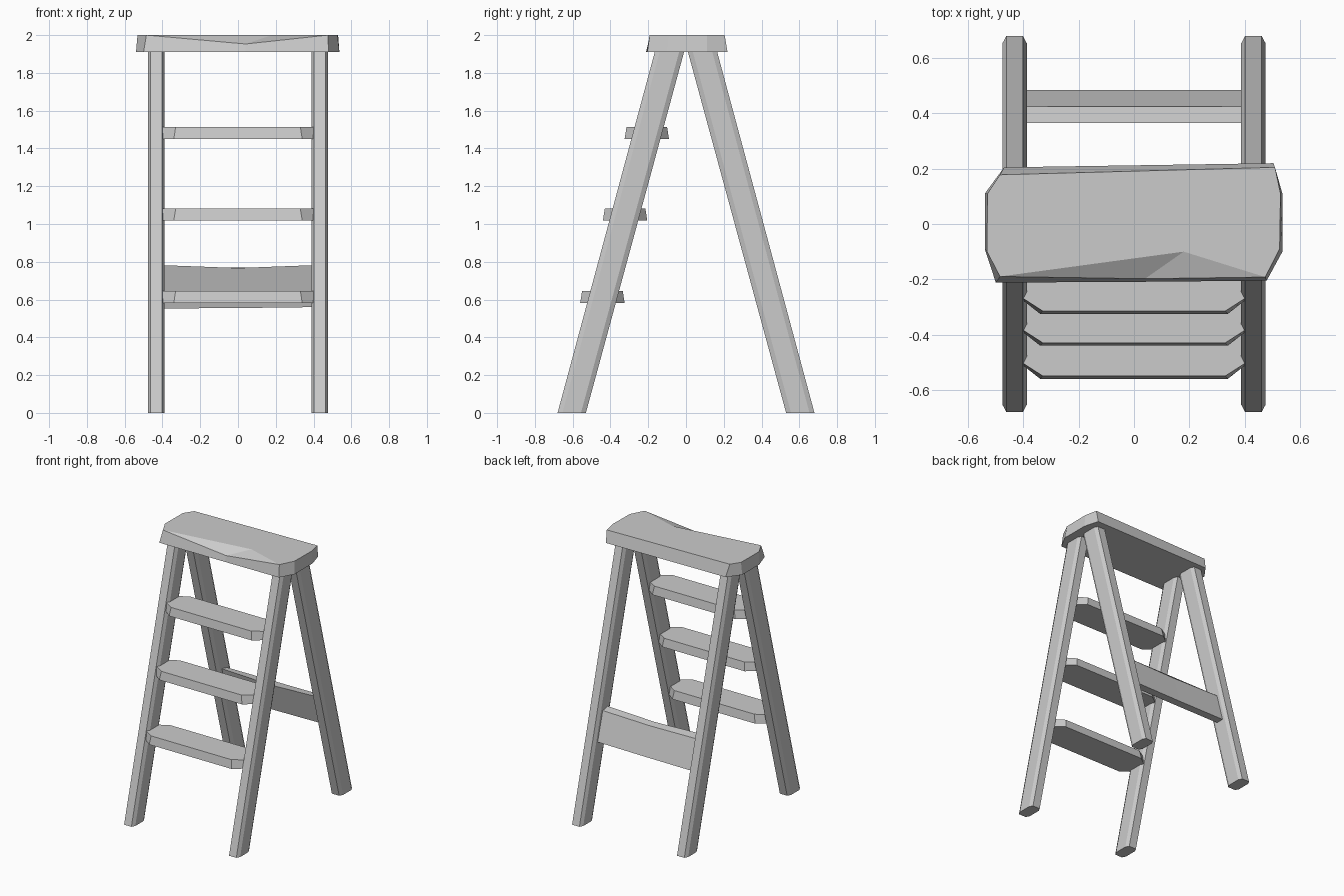
import bpy
import bmesh

default = bpy.data.objects.get("Cube")
if default:
    bpy.data.objects.remove(default, do_unlink=True)

# Single flat grey for the whole ladder
grey = bpy.data.materials.new("plain grey")
grey.use_nodes = True
colour = (0.6, 0.6, 0.6, 1)
grey.diffuse_color = colour
grey.node_tree.nodes["Principled BSDF"].inputs["Base Color"].default_value = colour


def finish(name, bm):
    bmesh.ops.recalc_face_normals(bm, faces=bm.faces)
    mesh = bpy.data.meshes.new(name)
    bm.to_mesh(mesh)
    bm.free()
    mesh.materials.append(grey)
    obj = bpy.data.objects.new(name, mesh)
    bpy.context.collection.objects.link(obj)
    return obj


def skin(bm, lower, upper):
    """Join two rings of points with side faces and return their vertices."""
    a = [bm.verts.new(p) for p in lower]
    b = [bm.verts.new(p) for p in upper]
    for i in range(len(a)):
        j = (i + 1) % len(a)
        bm.faces.new((a[i], a[j], b[j], b[i]))
    return a, b


def loft(name, lower, upper):
    bm = bmesh.new()
    a, b = skin(bm, lower, upper)
    bm.faces.new(a)
    bm.faces.new(b)
    return finish(name, bm)


def octagon(x0, x1, y0, y1, z, cx, cy):
    """Rectangle with its four corners cut by cx and cy."""
    return [(x0 + cx, y0, z), (x1 - cx, y0, z), (x1, y0 + cy, z), (x1, y1 - cy, z),
            (x1 - cx, y1, z), (x0 + cx, y1, z), (x0, y1 - cy, z), (x0, y0 + cy, z)]


# Slanted legs with chamfered edges
for side, sx in (("left", 1), ("right", -1)):
    for end, sy in (("front", -1), ("rear", 1)):
        x0, x1 = sorted((sx * 0.388, sx * 0.476))
        foot = sorted((sy * 0.53, sy * 0.68))
        head = sorted((sy * 0.005, sy * 0.16))
        loft(f"{end}_leg_{side}",
             octagon(x0, x1, *foot, 0, 0.014, 0.026),
             octagon(x0, x1, *head, 1.93, 0.014, 0.026))

# Three treads with cut corners, slightly wider underneath
for label, front, z in (("lower", -0.56, 0.583), ("middle", -0.44, 1.018), ("upper", -0.325, 1.45)):
    back = front + 0.235
    loft(f"{label}_tread",
         octagon(-0.41, 0.41, front, back, z, 0.07, 0.055),
         octagon(-0.4, 0.4, front + 0.01, back - 0.01, z + 0.063, 0.07, 0.045))

# Rear brace, tilted with the legs and sagging at the middle of its top edge
loft("rear_brace",
     [(-0.4, 0.425, 0.553), (0, 0.425, 0.555), (0.4, 0.425, 0.56),
      (0.4, 0.485, 0.56), (0, 0.485, 0.555), (-0.4, 0.485, 0.553)],
     [(-0.4, 0.365, 0.782), (0, 0.365, 0.767), (0.4, 0.365, 0.782),
      (0.4, 0.425, 0.772), (0, 0.425, 0.762), (-0.4, 0.425, 0.768)])

# Top platform with a worn dip along its front edge
under = [(-0.5, -0.212), (0.04, -0.209), (0.48, -0.205), (0.537, -0.1), (0.537, 0.11),
         (0.505, 0.22), (-0.47, 0.205), (-0.54, 0.11), (-0.54, -0.09)]
over = [(-0.485, -0.19), (0.04, -0.198), (0.475, -0.192), (0.527, -0.09), (0.53, 0.11),
        (0.51, 0.205), (-0.485, 0.178), (-0.53, 0.11), (-0.532, -0.1)]
bm = bmesh.new()
a, b = skin(bm, [(x, y, 1.91) for x, y in under], [(x, y, 2) for x, y in over])
b[1].co.z = 1.953
inner = bm.verts.new((0.18, -0.1, 2))
bm.faces.new(a)
bm.faces.new((b[0], b[1], inner))
bm.faces.new((b[1], b[2], inner))
bm.faces.new([b[0], inner] + b[2:])
finish("top_platform", bm)
